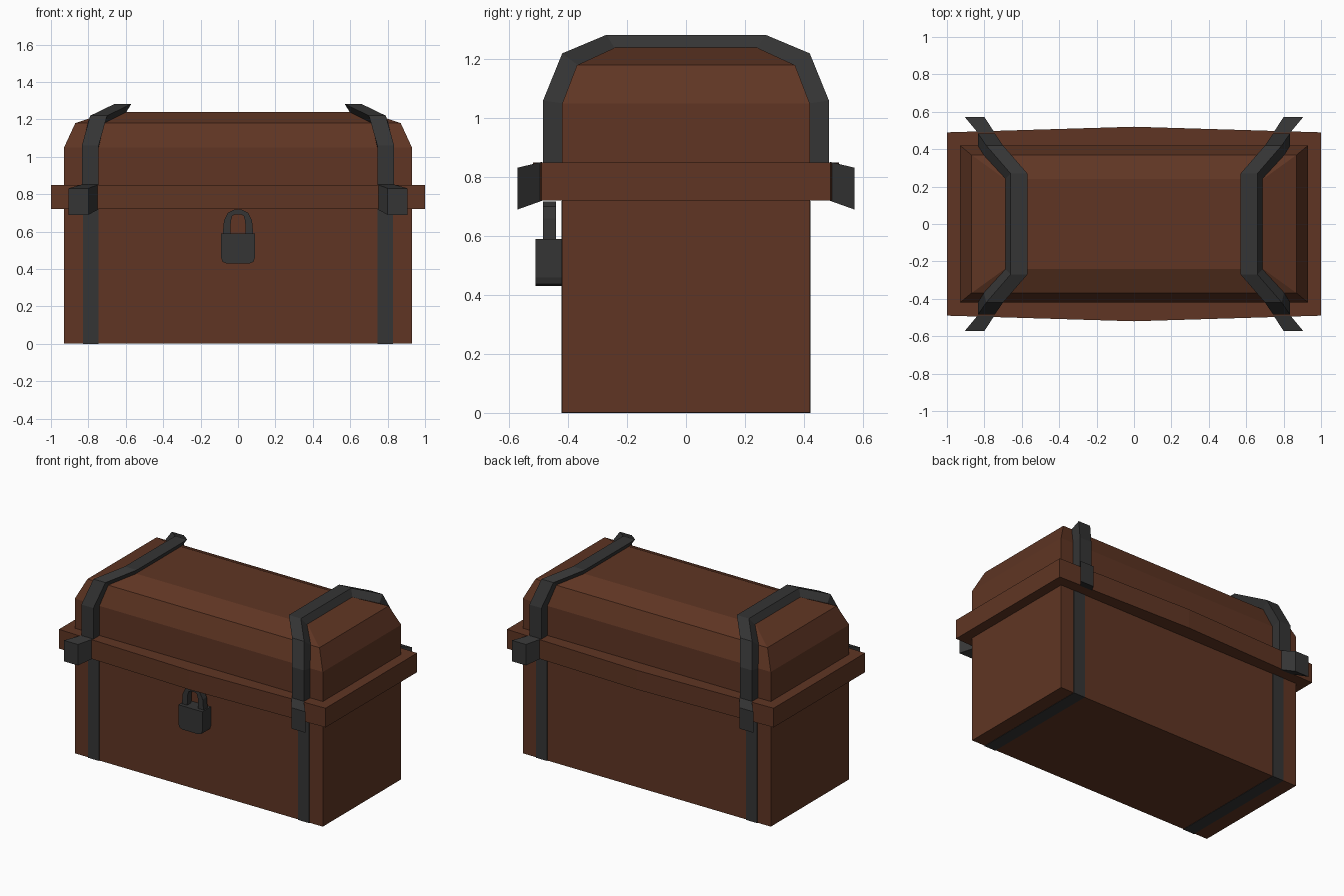
import bpy, bmesh

if "Cube" in bpy.data.objects:
    bpy.data.objects.remove(bpy.data.objects["Cube"])


def material(name, rgb):
    m = bpy.data.materials.new(name)
    m.diffuse_color = (*rgb, 1)
    m.use_nodes = True
    m.node_tree.nodes["Principled BSDF"].inputs["Base Color"].default_value = m.diffuse_color
    return m


WOOD = material("brown wood", (0.115, 0.036, 0.017))
IRON = material("dark iron", (0.035, 0.035, 0.035))


def loft(name, loops, mat):
    """Bridge equal-length vertex loops and cap both ends."""
    bm = bmesh.new()
    rings = [[bm.verts.new(p) for p in loop] for loop in loops]
    n = len(rings[0])
    for a, b in zip(rings, rings[1:]):
        for i in range(n):
            j = (i + 1) % n
            bm.faces.new((a[i], a[j], b[j], b[i]))
    bm.faces.new(rings[0])
    bm.faces.new(rings[-1])
    bmesh.ops.recalc_face_normals(bm, faces=bm.faces)
    me = bpy.data.meshes.new(name)
    bm.to_mesh(me)
    bm.free()
    me.materials.append(mat)
    ob = bpy.data.objects.new(name, me)
    bpy.context.collection.objects.link(ob)
    return ob


def rect(x, y, z):
    return [(-x, -y, z), (x, -y, z), (x, y, z), (-x, y, z)]


def mirror(ob, y=False):
    mod = ob.modifiers.new("mirror", 'MIRROR')
    mod.use_axis = (True, y, False)
    mod.use_mirror_merge = False


# Wooden box, bowed rim and faceted lid
loft("chest_body", [rect(0.93, 0.42, 0.002), rect(0.93, 0.42, 0.72)], WOOD)
rim = [(-1, -0.49), (0, -0.52), (1, -0.49), (1, 0.49), (0, 0.52), (-1, 0.49)]
loft("rim", [[(x, y, z) for x, y in rim] for z in (0.72, 0.85)], WOOD)
loft("lid", [rect(0.93, 0.42, 0.85), rect(0.93, 0.42, 1.05),
             rect(0.87, 0.37, 1.18), rect(0.69, 0.24, 1.24)], WOOD)

# Flush iron bands around the box
band = [(0.745, -0.423), (0.83, -0.423), (0.83, 0.423), (0.745, 0.423)]
mirror(loft("body_band", [[(x, y, z) for x, y in band] for z in (0, 0.719)], IRON))

# Raised iron bands over the lid: inner y, z, x then outer y, z, x
half = [((0.415, 0.84, 0.745), (0.485, 0.84, 0.745)),
        ((0.415, 1.05, 0.745), (0.485, 1.06, 0.745)),
        ((0.36, 1.175, 0.715), (0.42, 1.22, 0.70)),
        ((0.24, 1.235, 0.60), (0.27, 1.283, 0.57))]
path = [(s, p) for s, seq in ((-1, half), (1, half[::-1])) for p in seq]
loops = []
for s, ((yi, zi, xi), (yo, zo, xo)) in path:
    loops.append([(xi, s * yi, zi), (xi + 0.09, s * yi, zi),
                  (xo + 0.09, s * yo, zo), (xo, s * yo, zo)])
mirror(loft("lid_band", loops, IRON))

# Flared iron caps over the rim
cap_in = [(x, -0.488, z) for x, z in ((0.745, 0.72), (0.835, 0.72), (0.835, 0.852), (0.745, 0.852))]
cap_out = [(x, -0.572, z) for x, z in ((0.80, 0.69), (0.905, 0.69), (0.905, 0.832), (0.80, 0.832))]
mirror(loft("rim_cap", [cap_in, cap_out], IRON), y=True)

# Padlock body with chamfered lower corners, and arched shackle
lock = [(-0.09, 0.59), (-0.09, 0.46), (-0.082, 0.438), (-0.06, 0.43),
        (0.06, 0.43), (0.082, 0.438), (0.09, 0.46), (0.09, 0.59)]
loft("padlock", [[(x, y, z) for x, z in lock] for y in (-0.51, -0.415)], IRON)
arch = [((-0.082, 0.58), (-0.042, 0.58)), ((-0.075, 0.66), (-0.038, 0.66)),
        ((-0.055, 0.70), (-0.03, 0.685)), ((-0.02, 0.718), (-0.015, 0.693))]
arch += [((-a[0], a[1]), (-b[0], b[1])) for a, b in arch[::-1]]
loft("padlock_shackle", [[(o[0], -0.485, o[1]), (i[0], -0.485, i[1]),
                          (i[0], -0.442, i[1]), (o[0], -0.442, o[1])]
                         for o, i in arch], IRON)
